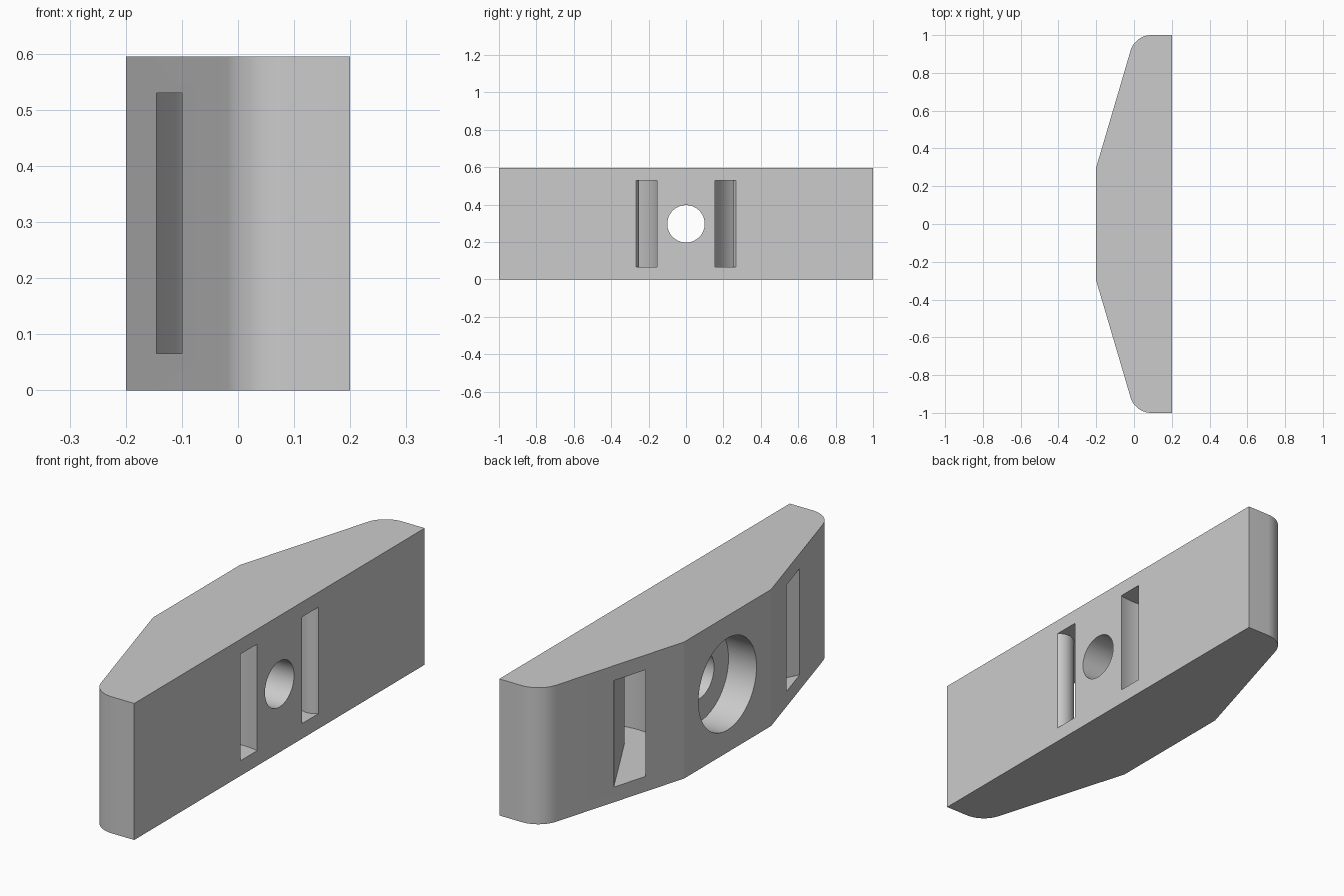
import bpy
import bmesh
from math import sin, cos, radians, pi, hypot, atan2, asin
from mathutils import Vector

old = bpy.data.objects.get("Cube")
if old:
    bpy.data.objects.remove(old, do_unlink=True)

HEIGHT = 0.595
MID = HEIGHT / 2

grey = bpy.data.materials.new("light grey")
grey.use_nodes = True
grey.diffuse_color = (0.6, 0.6, 0.6, 1)
grey.node_tree.nodes["Principled BSDF"].inputs["Base Color"].default_value = (0.6, 0.6, 0.6, 1)


def arc(cx, cy, r, a0, a1, n):
    """Points on a circle between two angles in radians."""
    return [(cx + r * cos(a0 + (a1 - a0) * i / n),
             cy + r * sin(a0 + (a1 - a0) * i / n)) for i in range(n + 1)]


def mirror_y(points):
    return [(x, -y) for x, y in reversed(points)]


def prism(name, points, z0, z1):
    """Extrude a plan outline upwards."""
    bm = bmesh.new()
    face = bm.faces.new([bm.verts.new((x, y, z0)) for x, y in points])
    out = bmesh.ops.extrude_face_region(bm, geom=[face])
    top = [g for g in out["geom"] if isinstance(g, bmesh.types.BMVert)]
    bmesh.ops.translate(bm, verts=top, vec=(0, 0, z1 - z0))
    bmesh.ops.recalc_face_normals(bm, faces=bm.faces)
    mesh = bpy.data.meshes.new(name)
    bm.to_mesh(mesh)
    bm.free()
    mesh.materials.append(grey)
    obj = bpy.data.objects.new(name, mesh)
    bpy.context.collection.objects.link(obj)
    return obj


def drill(name, radius, x0, x1):
    """Cylinder cutter along x."""
    bpy.ops.mesh.primitive_cylinder_add(vertices=64, radius=radius, depth=x1 - x0,
                                        location=((x0 + x1) / 2, 0, MID),
                                        rotation=(0, pi / 2, 0))
    obj = bpy.context.object
    obj.name = name
    obj.data.materials.append(grey)
    return obj


# Body: flat mounting side, tapered outer side, rounded ends
corner = Vector((0.006, 1.0))
taper = (Vector((-0.2, 0.3)) - corner).normalized()
slope = atan2(-taper.x, -taper.y)
r = 0.115
tangent = r * (1 - sin(slope)) / cos(slope)
half = [(0.2, 1.0)] + arc(corner.x + tangent, 1.0 - r, r, pi / 2, pi - slope, 14) + [(-0.2, 0.3)]
body = prism("clamp_body", half + mirror_y(half), 0, HEIGHT)

# Curved strap slots from the mounting side out through the tapers
outer = arc(0.13, 0.4266, 0.2816, radians(285), radians(168), 28)
ic, ir = (0.155, 0.315), 0.065
exit_pt = Vector((-0.1, 0.64))
to_c = Vector(ic) - exit_pt
heading = atan2(to_c.y, to_c.x) - asin(ir / hypot(*to_c))
tip = exit_pt - 0.1 * Vector((cos(heading), sin(heading)))
inner = arc(*ic, ir, heading - pi / 2 + 2 * pi, radians(313.8), 16)
slot = [(0.26, outer[0][1])] + outer + [(-0.3, 0.487), (-0.3, tip.y), tuple(tip)]
slot += inner + [(0.26, inner[-1][1])]

cutters = [prism("left_slot_cutter", slot, 0.066, 0.53),
           prism("right_slot_cutter", mirror_y(slot), 0.066, 0.53),
           drill("bolt_hole_cutter", 0.1, -0.4, 0.4),
           drill("bolt_head_recess_cutter", 0.2, -0.4, -0.065)]

for cutter in cutters:
    mod = body.modifiers.new(cutter.name, "BOOLEAN")
    mod.operation = "DIFFERENCE"
    mod.solver = "EXACT"
    mod.object = cutter

# Apply the cuts, then drop the cutters
bpy.ops.object.select_all(action="DESELECT")
body.select_set(True)
bpy.context.view_layer.objects.active = body
for mod in list(body.modifiers):
    bpy.ops.object.modifier_apply(modifier=mod.name)
for cutter in cutters:
    bpy.data.objects.remove(cutter, do_unlink=True)

bpy.ops.object.shade_smooth_by_angle(angle=radians(14))
